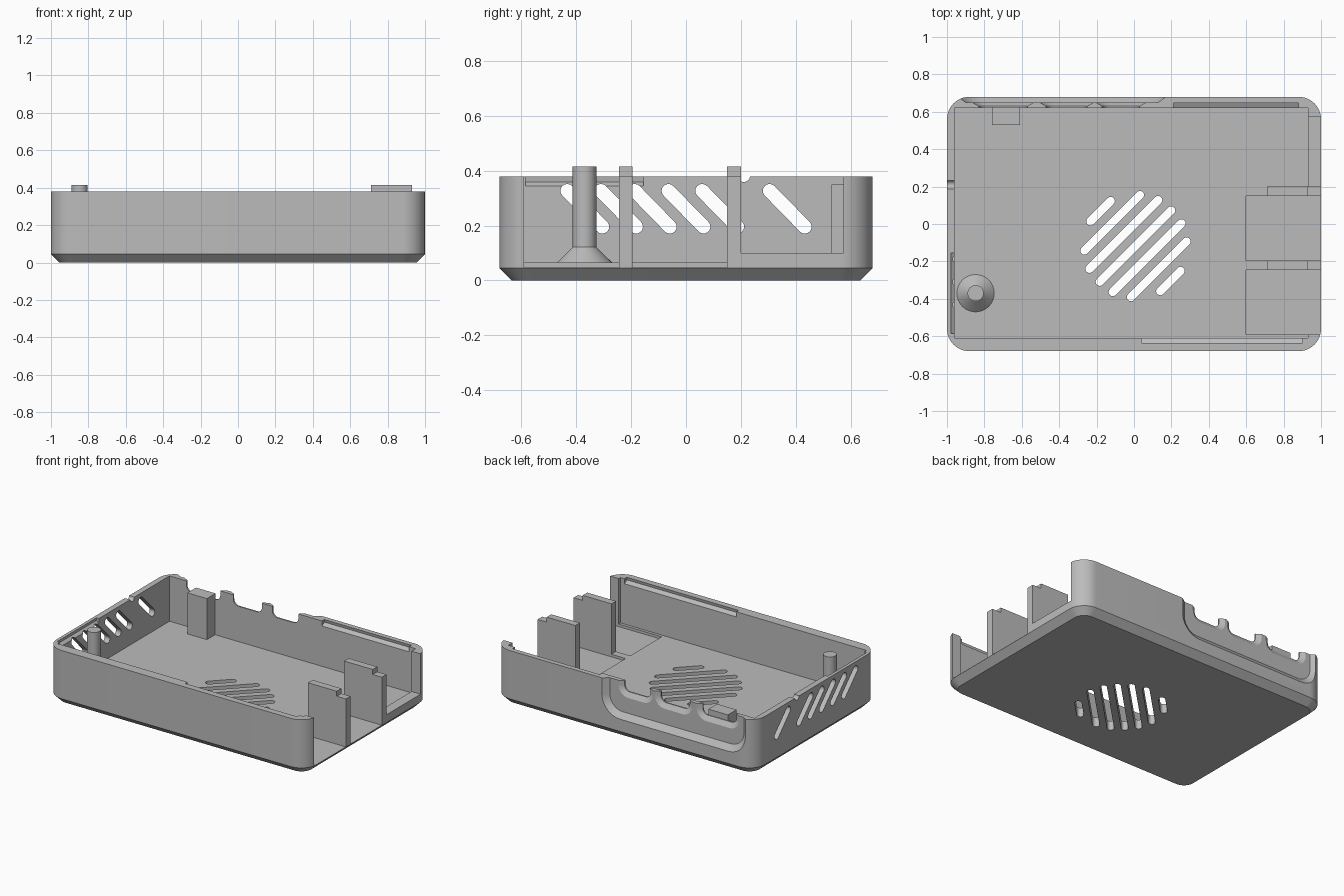
import bpy, bmesh, math

if "Cube" in bpy.data.objects:
    bpy.data.objects.remove(bpy.data.objects["Cube"])

GREY = bpy.data.materials.new("grey plastic")
GREY.diffuse_color = (0.5, 0.5, 0.5, 1)
GREY.use_nodes = True
GREY.node_tree.nodes["Principled BSDF"].inputs["Base Color"].default_value = GREY.diffuse_color


def loft(name, rings):
    """Closed solid skinned through rings with equal point counts."""
    bm = bmesh.new()
    vs = [[bm.verts.new(p) for p in r] for r in rings]
    n = len(vs[0])
    for a, b in zip(vs, vs[1:]):
        for i in range(n):
            j = (i + 1) % n
            bm.faces.new((a[i], a[j], b[j], b[i]))
    bm.faces.new(vs[0][::-1])
    bm.faces.new(vs[-1])
    bmesh.ops.recalc_face_normals(bm, faces=bm.faces[:])
    me = bpy.data.meshes.new(name)
    bm.to_mesh(me)
    bm.free()
    me.materials.append(GREY)
    ob = bpy.data.objects.new(name, me)
    bpy.context.collection.objects.link(ob)
    return ob


def box(name, x0, x1, y0, y1, z0, z1):
    q = [(x0, y0), (x1, y0), (x1, y1), (x0, y1)]
    return loft(name, [[(x, y, z) for x, y in q] for z in (z0, z1)])


def rrect(x0, x1, y0, y1, r, n=12):
    pts = []
    corners = ((x1 - r, y1 - r), (x0 + r, y1 - r), (x0 + r, y0 + r), (x1 - r, y0 + r))
    for k, (cx, cy) in enumerate(corners):
        for i in range(n + 1):
            a = math.pi / 2 * (k + i / n)
            pts.append((cx + r * math.cos(a), cy + r * math.sin(a)))
    return pts


def capsule(p, q, r, n=8):
    a0 = math.atan2(q[1] - p[1], q[0] - p[0]) - math.pi / 2
    pts = []
    for k, c in enumerate((q, p)):
        for i in range(n + 1):
            a = a0 + math.pi * (k + i / n)
            pts.append((c[0] + r * math.cos(a), c[1] + r * math.sin(a)))
    return pts


def circle(r, n=32):
    return [(r * math.cos(math.tau * i / n), r * math.sin(math.tau * i / n)) for i in range(n)]


def smooth(ob):
    bpy.ops.object.select_all(action='DESELECT')
    ob.select_set(True)
    bpy.context.view_layer.objects.active = ob
    bpy.ops.object.shade_smooth_by_angle(angle=math.radians(25))


# Tray body with chamfered bottom edge
def outline(d, z):
    return [(x, y, z) for x, y in rrect(-1 + d, 1 - d, -0.68 + d, 0.68 - d, 0.12 - d)]


body = loft("case_body", [outline(0.045, 0), outline(0, 0.045), outline(0, 0.38)])
cuts = []

# Interior cavity, port pockets and sill opening at the right end
cuts.append(box("cavity", -0.96, 0.93, -0.61, 0.62, 0.065, 0.6))
cuts.append(box("pocket_front", 0.6, 1.1, -0.59, -0.245, 0.047, 0.6))
cuts.append(box("pocket_middle", 0.6, 1.1, -0.195, 0.15, 0.047, 0.6))
cuts.append(box("sill_opening", 0.9, 1.1, 0.2, 0.575, 0.1, 0.6))

# Diagonal vent slots in the floor
R2 = math.sqrt(0.5)
for i, h in enumerate((0.077, 0.21, 0.26, 0.27, 0.26, 0.21, 0.077)):
    p = -0.175 + 0.088 * i
    a, b = [((s + p) * R2, (s - p) * R2) for s in (-0.078 - h, -0.078 + h)]
    cap = capsule(a, b, 0.022)
    cuts.append(loft("floor_slot", [[(x, y, z) for x, y in cap] for z in (-0.1, 0.1)]))

# Slanted vent slots in the left wall
for i in (0, 1, 2, 3, 4, 6):
    y = -0.433 + 0.123 * i
    cap = capsule((y, 0.327), (y + 0.128, 0.196), 0.025)
    cuts.append(loft("wall_slot", [[(x, u, v) for u, v in cap] for x in (-1.1, -0.9)]))

# Small round notch in the left rim
cuts.append(loft("rim_notch", [[(x, 0.21 + u, 0.383 + v) for u, v in circle(0.024)]
                               for x in (-1.1, -0.9)]))

# Bevelled scoop on the outside of the back wall
def scoop(d, y):
    return [(x, y, z) for x, z in rrect(-0.94 + d, 0.17 - d, 0.13 + d, 0.8, 0.14 - d)]


cuts.append(loft("back_scoop", [scoop(-0.0133, 0.69), scoop(0.04, 0.65)]))

# Flared port notches inside the scoop
for x0, x1 in ((-0.83, -0.57), (-0.47, -0.25), (-0.17, 0.03)):
    def port(d, y):
        return [(x, y, z) for x, z in rrect(x0 - d, x1 + d, 0.31 - d, 0.6, 0.04 + d, 8)]
    cuts.append(loft("port_notch", [port(0, 0.6), port(0, 0.63), port(0.035, 0.651),
                                    port(0.035, 0.67)]))

# Snap grooves along the inner rim: depth and height profile
PROFILE = ((-0.01, 0.343), (0.0, 0.345), (0.03, 0.36), (0.022, 0.4), (-0.01, 0.4))
cuts.append(loft("groove_back", [[(x, 0.62 + d, z) for d, z in PROFILE] for x in (0.21, 0.88)]))
cuts.append(loft("groove_front", [[(x, -0.61 - d, z) for d, z in PROFILE] for x in (0.04, 0.9)]))
cuts.append(loft("groove_left", [[(-0.96 - d * 0.7, y, z) for d, z in PROFILE]
                                 for y in (-0.585, -0.155)]))

bpy.context.view_layer.objects.active = body
for c in cuts:
    m = body.modifiers.new("cut", 'BOOLEAN')
    m.operation = 'DIFFERENCE'
    m.solver = 'EXACT'
    m.object = c
    bpy.ops.object.modifier_apply(modifier=m.name)
    bpy.data.objects.remove(c)
smooth(body)

# Port dividers with raised tabs
for name, y0, y1 in (("front_divider", -0.245, -0.195), ("rear_divider", 0.15, 0.2)):
    box(name, 0.71, 0.93, y0, y1, 0.05, 0.415)

# Support block on the back wall
box("support_block", -0.76, -0.61, 0.53, 0.625, 0.06, 0.35)

# Screw post with conical foot
post = loft("screw_post", [[(-0.847 + x, -0.37 + y, z) for x, y in circle(r)]
                           for r, z in ((0.1, 0.06), (0.1, 0.066), (0.043, 0.122), (0.043, 0.415))])
smooth(post)
